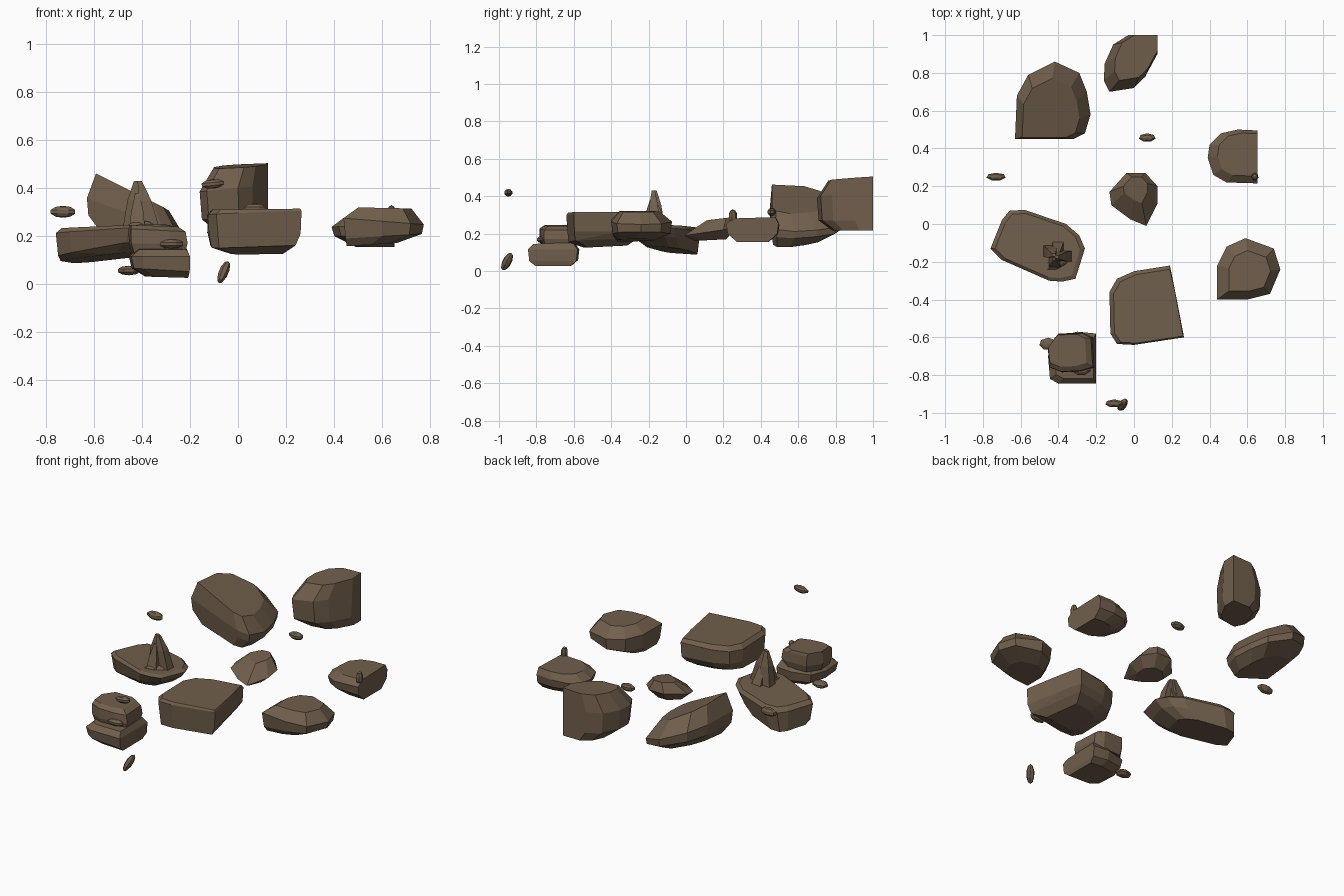
import bpy, bmesh
from mathutils import Vector, Euler

mat = bpy.data.materials.new("brown stone")
mat.diffuse_color = (0.165, 0.115, 0.072, 1)


def finish(name, bm):
    bmesh.ops.recalc_face_normals(bm, faces=bm.faces)
    me = bpy.data.meshes.new(name)
    bm.to_mesh(me)
    bm.free()
    me.materials.append(mat)
    ob = bpy.data.objects.new(name, me)
    bpy.context.collection.objects.link(ob)
    return ob


def hull(name, pts, dissolve=0.12):
    bm = bmesh.new()
    for p in pts:
        bm.verts.new(p)
    res = bmesh.ops.convex_hull(bm, input=bm.verts[:])
    bmesh.ops.delete(bm, geom=[v for v in bm.verts if not v.link_faces], context='VERTS')
    bmesh.ops.dissolve_limit(bm, angle_limit=dissolve, verts=bm.verts[:], edges=bm.edges[:])
    return finish(name, bm)


def rock(name, outline, levels):
    """Hull of scaled outlines; level = (z, scale, dx, dy, x tilt, y tilt)."""
    xs, ys = [p[0] for p in outline], [p[1] for p in outline]
    cx, cy = (min(xs) + max(xs)) / 2, (min(ys) + max(ys)) / 2
    pts = []
    for z, s, dx, dy, tx, ty in levels:
        for x, y in outline:
            u, v = (x - cx) * s + dx, (y - cy) * s + dy
            pts.append((cx + u, cy + v, z + tx * u + ty * v))
    return hull(name, pts)


def pebble(name, loc, size, rot=(0, 0, 0)):
    bm = bmesh.new()
    bmesh.ops.create_uvsphere(bm, u_segments=7, v_segments=5, radius=0.5)
    m = Euler(rot).to_matrix()
    for v in bm.verts:
        v.co = m @ Vector(a * b for a, b in zip(v.co, size)) + Vector(loc)
    return finish(name, bm)


# back left tilted slab
rock("back_left_rock",
     [(-.63, .45), (-.62, .68), (-.56, .79), (-.42, .86), (-.29, .80),
      (-.25, .70), (-.23, .58), (-.26, .48), (-.32, .45)],
     [(.18, .68, .0, -.05, -.33, .08), (.235, .97, 0, 0, -.3, .03),
      (.285, 1, 0, 0, -.37, 0), (.375, .76, -.01, -.04, -.5, -.03)])

# tall block at the back
rock("back_rock",
     [(-.03, 1), (.125, 1), (.125, .90), (.06, .78), (0, .72),
      (-.13, .70), (-.16, .76), (-.155, .85), (-.11, .95)],
     [(.215, .72, .04, .042, 0, 0), (.27, .97, .005, .005, 0, 0),
      (.40, 1, 0, 0, .1, 0), (.49, .8, .029, .03, .04, .06)])

# blocky rock on the right, cut flat on its outer side
rock("right_rock",
     [(.655, .215), (.655, .495), (.55, .5), (.46, .48), (.40, .42),
      (.39, .35), (.42, .26), (.49, .22)],
     [(.155, .6, .05, .0, 0, 0), (.20, .95, .006, 0, 0, 0),
      (.245, 1, 0, 0, .05, 0), (.28, .8, .026, .01, .03, .03)])
pebble("right_rock_chip", (.64, .25, .29), (.04, .045, .08))

# low rock on the front right
rock("front_right_rock",
     [(.44, -.4), (.44, -.22), (.49, -.12), (.59, -.075), (.74, -.13),
      (.775, -.24), (.72, -.37), (.6, -.4)],
     [(.168, .62, -.05, -.03, .06, 0), (.2, .95, 0, 0, .06, 0),
      (.262, 1, 0, 0, -.08, 0), (.318, .66, .005, -.01, -.02, 0)])

# small centre rock
rock("centre_rock",
     [(-.13, .17), (-.04, .27), (.06, .27), (.125, .2), (.125, .11),
      (.065, -.01), (-.02, .025), (-.12, .1)],
     [(.165, .6, 0, 0, 0, .05), (.21, 1, 0, 0, 0, .15),
      (.272, .5, .01, .05, .02, .12)])

# wide left rock
rock("left_rock",
     [(-.76, -.13), (-.7, .02), (-.66, .07), (-.58, .075), (-.36, 0),
      (-.29, -.06), (-.26, -.13), (-.31, -.29), (-.38, -.305), (-.45, -.3), (-.7, -.19)],
     [(.118, .72, -.05, .04, .08, -.1), (.155, .9, -.015, .01, .15, -.08),
      (.222, 1, 0, 0, .04, -.06), (.24, .9, 0, 0, .03, -.03)])

# leaning shards standing on the left rock
shards = [((-.45, -.14), (-.425, -.165), .43), ((-.355, -.17), (-.41, -.175), .43),
          ((-.40, -.11), (-.405, -.165), .37), ((-.42, -.21), (-.42, -.185), .38)]
for i, ((bx, by), (tx, ty), h) in enumerate(shards):
    pts = []
    for x, y, z, w in ((bx, by, .21, .034), (bx * .4 + tx * .6, by * .4 + ty * .6, h - .08, .026),
                       (tx, ty, h, .009)):
        pts += [(x + sx * w, y + sy * w * .9, z) for sx in (-1, 1) for sy in (-1, 1)]
    hull(f"shard_{i + 1}", pts)
pebble("shard_pebble", (-.40, -.2, .24), (.15, .07, .05), (0, 0, .5))

# broad front rock
rock("front_rock",
     [(-.125, -.58), (-.13, -.36), (-.09, -.29), (0, -.25), (.19, -.22),
      (.22, -.35), (.265, -.6), (0, -.64), (-.09, -.635)],
     [(.13, .55, .01, .0, 0, .05), (.165, .9, -.005, -.01, .03, .05),
      (.21, .98, 0, 0, 0, 0), (.295, 1, 0, 0, .04, -.02), (.313, .93, .008, -.005, .01, 0)])

# stacked pair at the front left
rock("front_left_lower_rock",
     [(-.20, -.845), (-.20, -.58), (-.30, -.57), (-.42, -.60), (-.455, -.70),
      (-.445, -.82), (-.40, -.845)],
     [(.03, .7, .03, 0, -.03, 0), (.06, .95, .005, 0, -.06, 0),
      (.115, 1, 0, 0, 0, 0), (.148, .8, .01, 0, 0, .03)])
rock("front_left_upper_rock",
     [(-.21, -.76), (-.22, -.60), (-.27, -.575), (-.40, -.58), (-.455, -.66),
      (-.445, -.76), (-.38, -.785), (-.28, -.78)],
     [(.13, .9, 0, 0, 0, 0), (.17, 1, 0, 0, 0, 0),
      (.225, .97, -.005, 0, -.05, 0), (.243, .82, -.02, .01, -.03, 0)])

# loose pebbles
pebble("ledge_pebble", (-.28, -.77, .168), (.11, .06, .04))
pebble("side_pebble", (-.455, -.635, .057), (.1, .07, .04))
pebble("left_pebble", (-.73, .25, .302), (.11, .045, .05))
pebble("centre_pebble", (.07, .457, .315), (.095, .048, .045))
pebble("floating_pebble", (-.105, -.95, .418), (.1, .045, .04), (0, -.1, 0))
pebble("lowest_pebble", (-.06, -.957, .05), (.042, .05, .11), (-.45, .4, 0))
